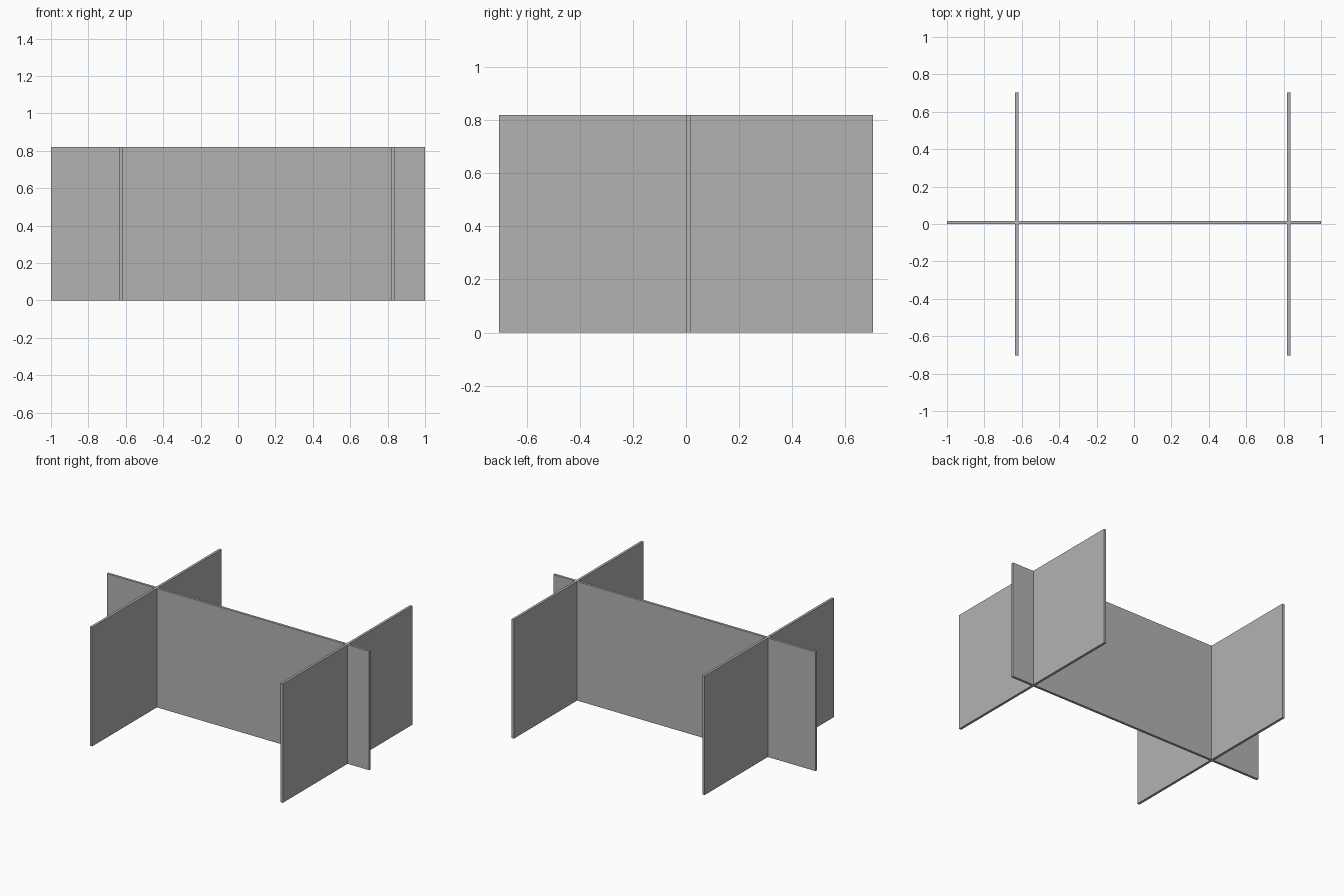
import bpy

HEIGHT = 0.82
THICK = 0.017
HALF_LENGTH = 1.0
HALF_DEPTH = 0.704
LEFT_X, RIGHT_X = 0.827, -0.627   # centres of the cross panels

default_cube = bpy.data.objects.get("Cube")
if default_cube:
    bpy.data.objects.remove(default_cube, do_unlink=True)

# Single grey board material
grey = bpy.data.materials.new("board_grey")
grey.use_nodes = True
colour = (0.45, 0.45, 0.45, 1)
grey.diffuse_color = colour
grey.node_tree.nodes["Principled BSDF"].inputs["Base Color"].default_value = colour


def panel(name, x0, x1, y0, y1):
    """Upright board standing on the floor between two corners."""
    bpy.ops.mesh.primitive_cube_add(
        size=1, location=((x0 + x1) / 2, (y0 + y1) / 2, HEIGHT / 2))
    board = bpy.context.object
    board.name = name
    board.scale = (x1 - x0, y1 - y0, HEIGHT)
    bpy.ops.object.transform_apply(location=False, rotation=False, scale=True)
    board.data.materials.append(grey)
    return board


# Two full-depth cross panels
half = THICK / 2
for side, x in (("left", LEFT_X), ("right", RIGHT_X)):
    panel(side + "_cross_panel", x - half, x + half, -HALF_DEPTH, HALF_DEPTH)

# Long panel, fitted in three bays between and beyond the cross panels
bays = {
    "right_end_panel": (-HALF_LENGTH, RIGHT_X - half),
    "centre_panel": (RIGHT_X + half, LEFT_X - half),
    "left_end_panel": (LEFT_X + half, HALF_LENGTH),
}
for name, (x0, x1) in bays.items():
    panel(name, x0, x1, 0, THICK)
